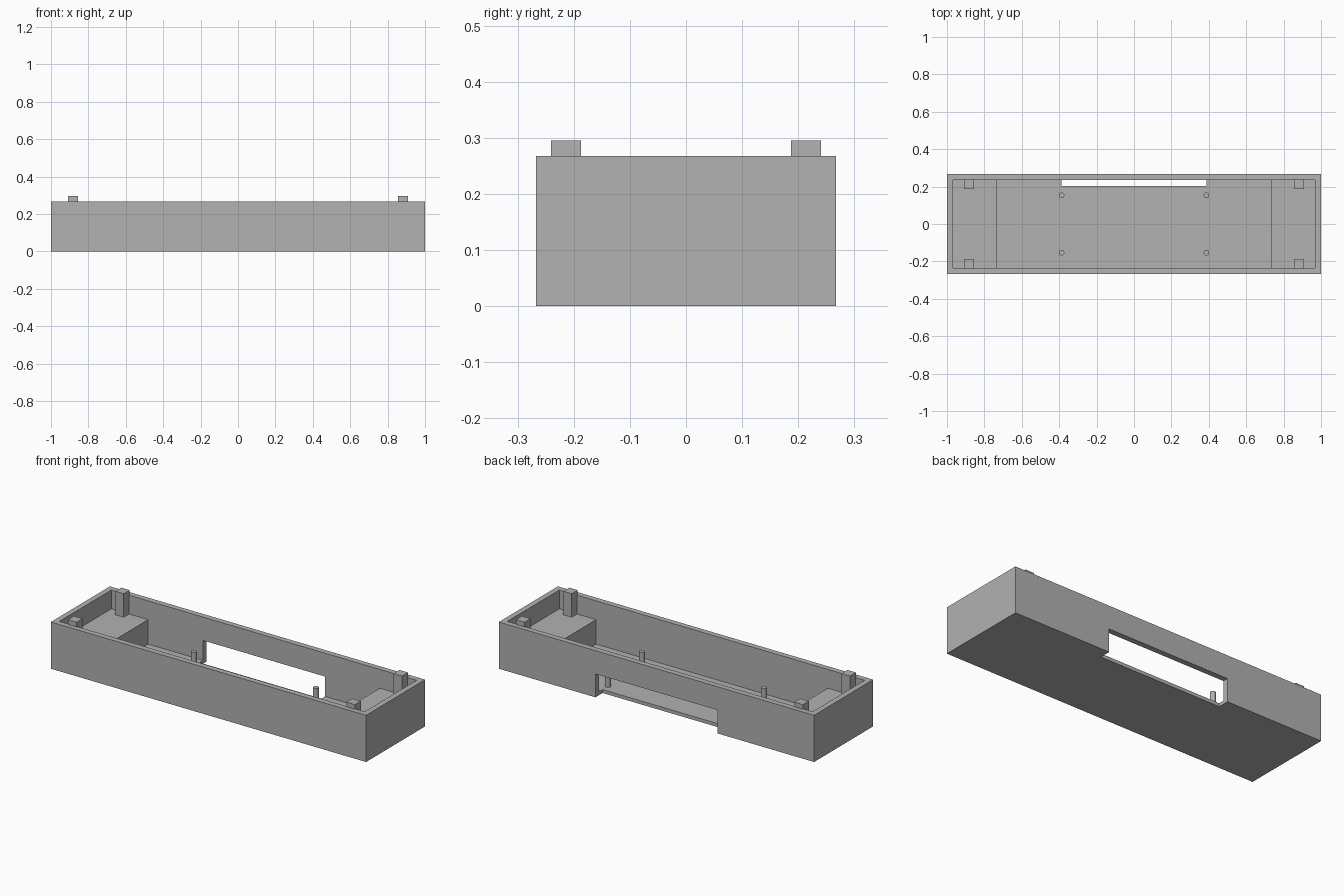
import bpy
import bmesh
from mathutils import Matrix, Vector

cube = bpy.data.objects.get("Cube")
if cube:
    bpy.data.objects.remove(cube, do_unlink=True)

grey = bpy.data.materials.new("plain grey")
grey.use_nodes = True
colour = (0.445, 0.445, 0.445, 1)
grey.diffuse_color = colour
grey.node_tree.nodes["Principled BSDF"].inputs["Base Color"].default_value = colour

# Main dimensions
HALF_X, HALF_Y, HEIGHT = 1.0, 0.2675, 0.268
WALL, FLOOR = 0.032, 0.02
IN_X, IN_Y = HALF_X - WALL, HALF_Y - WALL
LEDGE_X, LEDGE_Z = 0.735, 0.16
SLOT_X, SLOT_Y, SLOT_Z = 0.387, 0.203, 0.134


def add_object(name, bm):
    mesh = bpy.data.meshes.new(name)
    bm.to_mesh(mesh)
    bm.free()
    mesh.materials.append(grey)
    obj = bpy.data.objects.new(name, mesh)
    bpy.context.collection.objects.link(obj)
    return obj


def box(name, low, high):
    low, high = Vector(low), Vector(high)
    bm = bmesh.new()
    matrix = Matrix.Translation((low + high) / 2) @ Matrix.Diagonal((*(high - low), 1))
    bmesh.ops.create_cube(bm, size=1, matrix=matrix)
    return add_object(name, bm)


def cut(target, cutter):
    cutter.hide_render = True
    mod = target.modifiers.new(cutter.name, "BOOLEAN")
    mod.operation = "DIFFERENCE"
    mod.solver = "EXACT"
    mod.object = cutter
    bpy.context.view_layer.objects.active = target
    bpy.ops.object.modifier_apply(modifier=mod.name)
    bpy.data.objects.remove(cutter, do_unlink=True)


# Tray with a deep middle and a raised ledge at each end
tray = box("tray", (-HALF_X, -HALF_Y, 0), (HALF_X, HALF_Y, HEIGHT))
cut(tray, box("upper_cavity", (-IN_X, -IN_Y, LEDGE_Z), (IN_X, IN_Y, 0.4)))
cut(tray, box("deep_cavity", (-LEDGE_X, -IN_Y, FLOOR), (LEDGE_X, IN_Y, 0.3)))

# Opening through the back wall and the floor edge
cut(tray, box("back_slot", (-SLOT_X, SLOT_Y, -0.1), (SLOT_X, 0.4, SLOT_Z)))

# Corner posts and floor pins, mirrored to all four corners
for sx, side in ((1, "left"), (-1, "right")):
    for sy, end in ((1, "back"), (-1, "front")):
        x, y = 0.883 * sx, 0.214 * sy
        h = 0.027
        box(f"{end}_{side}_post", (x - h, y - h, LEDGE_Z), (x + h, y + h, 0.295))

        bm = bmesh.new()
        bmesh.ops.create_cone(
            bm, cap_ends=True, segments=24, radius1=0.015, radius2=0.015, depth=0.09,
            matrix=Matrix.Translation((SLOT_X * sx, 0.154 * sy, 0.059)))
        pin = add_object(f"{end}_{side}_pin", bm)
        bpy.ops.object.select_all(action="DESELECT")
        pin.select_set(True)
        bpy.context.view_layer.objects.active = pin
        bpy.ops.object.shade_smooth_by_angle()
